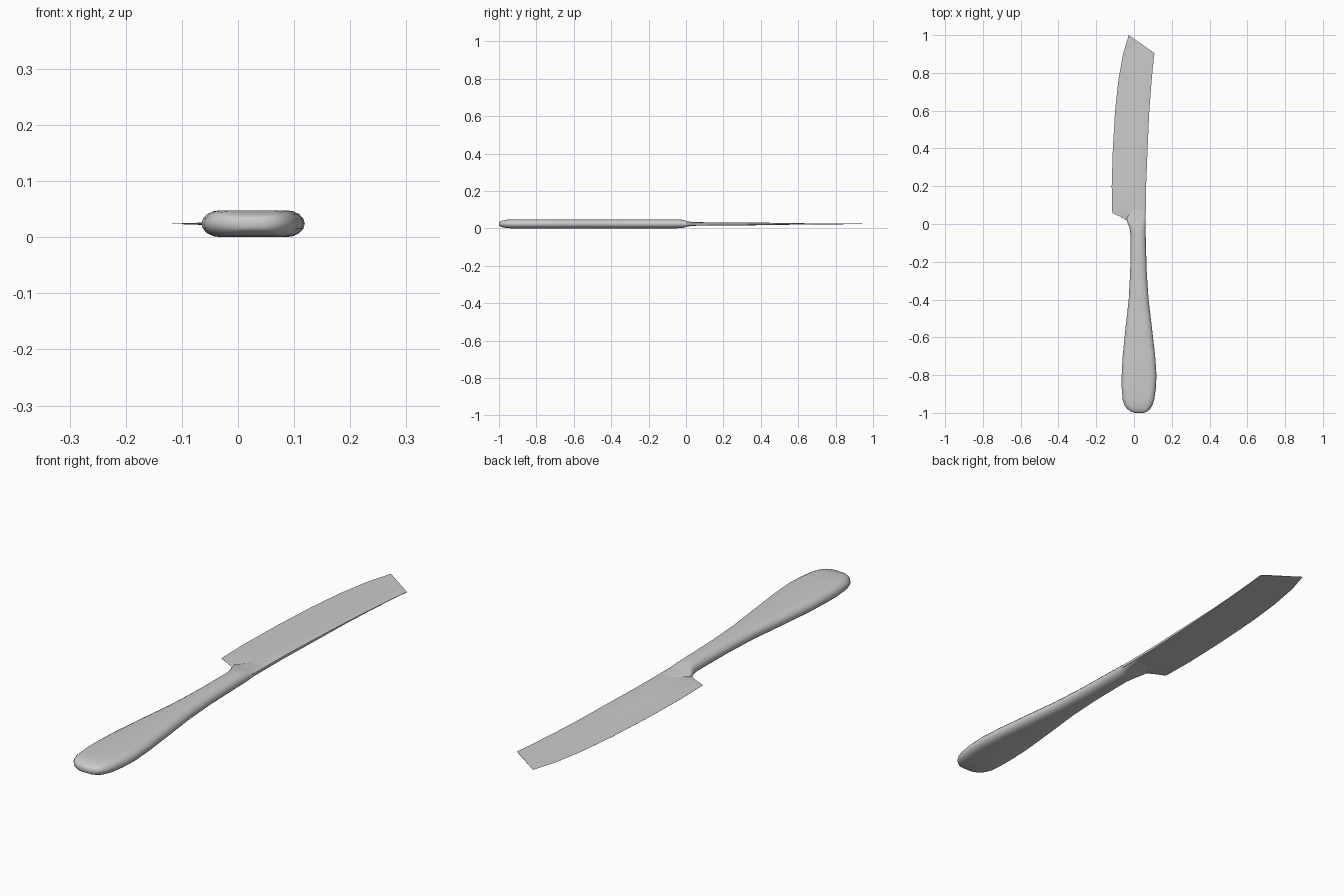
import bpy, bmesh, math

cube = bpy.data.objects.get("Cube")
if cube:
    bpy.data.objects.remove(cube)

steel = bpy.data.materials.new("steel_grey")
steel.use_nodes = True
GREY = (0.6, 0.6, 0.6, 1)
steel.diffuse_color = GREY
steel.node_tree.nodes["Principled BSDF"].inputs["Base Color"].default_value = GREY
MID = 0.024


def loft(name, rings, angle):
    """Skin a row of equal rings and cap both ends."""
    bm = bmesh.new()
    loops = [[bm.verts.new(p) for p in ring] for ring in rings]
    for a, b in zip(loops, loops[1:]):
        for i in range(len(a)):
            j = (i + 1) % len(a)
            bm.faces.new((a[i], a[j], b[j], b[i]))
    bm.faces.new(loops[0])
    bm.faces.new(loops[-1])
    bmesh.ops.recalc_face_normals(bm, faces=bm.faces)
    mesh = bpy.data.meshes.new(name)
    bm.to_mesh(mesh)
    bm.free()
    mesh.materials.append(steel)
    obj = bpy.data.objects.new(name, mesh)
    bpy.context.collection.objects.link(obj)
    bpy.ops.object.select_all(action='DESELECT')
    obj.select_set(True)
    bpy.context.view_layer.objects.active = obj
    bpy.ops.object.shade_smooth_by_angle(angle=math.radians(angle))


def pill(y, left, right, half, steps=8):
    """Flat-topped section with rounded sides."""
    r = min(half * 1.4, (right - left) / 2)
    ring = []
    for cx, start in ((right - r, -90), (left + r, 90)):
        for k in range(steps + 1):
            a = math.radians(start + 180 * k / steps)
            ring.append((cx + r * math.cos(a), y, MID + half * math.sin(a)))
    return ring


# Handle with its rounded butt and the neck that dies into the blade:
# y, left x, right x, half thickness
handle = [
    (-1.0, 0.005, 0.05, 0.009), (-0.993, -0.015, 0.07, 0.014),
    (-0.98, -0.035, 0.085, 0.018), (-0.96, -0.05, 0.097, 0.022),
    (-0.93, -0.06, 0.107, 0.024), (-0.87, -0.065, 0.116, 0.024),
    (-0.8, -0.065, 0.119, 0.024), (-0.7, -0.06, 0.112, 0.024),
    (-0.55, -0.045, 0.095, 0.024), (-0.4, -0.028, 0.077, 0.024),
    (-0.25, -0.02, 0.067, 0.024), (-0.06, -0.018, 0.062, 0.024),
    (-0.02, -0.024, 0.062, 0.022), (0.01, -0.036, 0.062, 0.014),
    (0.03, -0.04, 0.062, 0.011), (0.13, 0.03, 0.062, 0.006),
]
loft("handle", [pill(*s) for s in handle], 50)

# Blade: edge x, edge y, spine x, spine y, half thickness at the spine
blade = [
    (-0.04, 0.02, 0.062, 0.0, 0.009), (-0.075, 0.04, 0.062, 0.02, 0.009),
    (-0.115, 0.058, 0.062, 0.05, 0.009), (-0.118, 0.2, 0.064, 0.2, 0.0085),
    (-0.112, 0.4, 0.072, 0.4, 0.007), (-0.1, 0.6, 0.08, 0.58, 0.004),
    (-0.083, 0.76, 0.09, 0.72, 0.0025), (-0.058, 0.9, 0.1, 0.83, 0.0018),
    (-0.028, 1.0, 0.108, 0.905, 0.001),
]


def wedge(ex, ey, sx, sy, half):
    """Section that swells from a keen edge to a blunt spine."""
    upper = [(0, 0.03), (0.25, 0.2), (0.5, 0.75), (0.75, 1), (0.93, 0.95), (1, 0.6)]
    point = lambda t, h: (ex + (sx - ex) * t, ey + (sy - ey) * t, MID + half * h)
    return [point(t, h) for t, h in upper] + [point(t, -h) for t, h in reversed(upper)]


loft("blade", [wedge(*s) for s in blade], 60)
